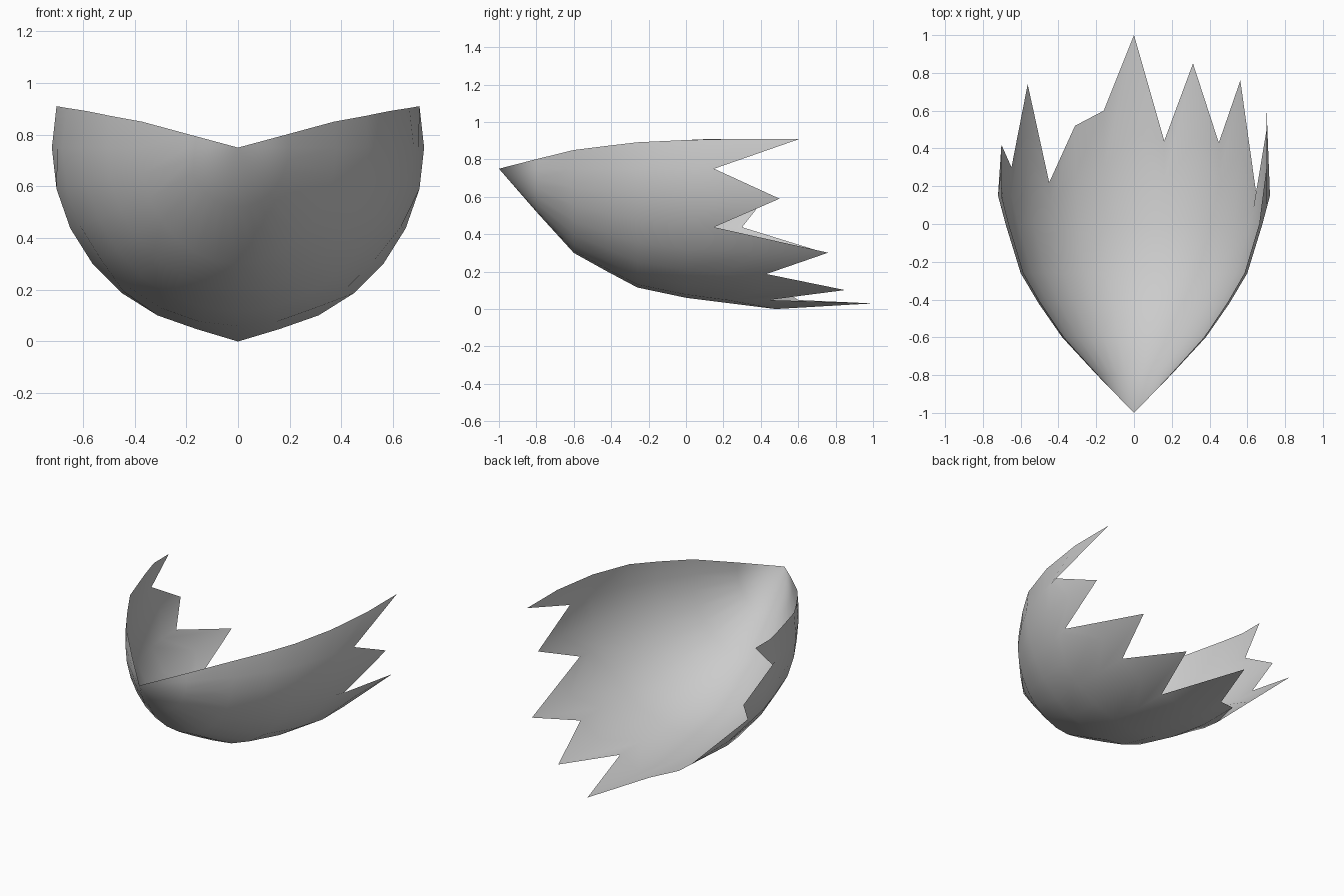
import bpy, bmesh
from math import sin, cos, pi

if "Cube" in bpy.data.objects:
    bpy.data.objects.remove(bpy.data.objects["Cube"])

# Egg profile along y: (y, half width, half height) around the axis at z = 0.75
PROFILE = [(-1, 0, 0), (-.8, .195, .23), (-.6, .38, .45), (-.42, .505, .55),
           (-.26, .60, .635), (0, .68, .69), (.15, .72, .72), (2, .72, .72)]
# Where each of the 17 columns breaks off, from left rim over the bottom to right rim
BREAK = [.30, .15, .42, .30, .74, .22, .52, .60, 1.0,
         .44, .85, .43, .76, .15, .50, .15, .61]
STEP = 2 * pi / 28


def radii(y):
    for (y0, a0, b0), (y1, a1, b1) in zip(PROFILE, PROFILE[1:]):
        if y <= y1:
            t = (y - y0) / (y1 - y0)
            return a0 + (a1 - a0) * t, b0 + (b1 - b0) * t


def point(k, y):
    a, b = radii(y)
    return (a * sin(k * STEP), y, .75 - b * cos(k * STEP))


bm = bmesh.new()
tip = bm.verts.new((0, -1, .75))
columns = []
for i, end in enumerate(BREAK):
    k = i - 8
    ys = [p[0] for p in PROFILE[1:6]] + [end * .5, end]
    columns.append([bm.verts.new(point(k, y)) for y in ys])
# Lowest point under the longest shard
columns[8][-2].co = (0, .48, 0)

# Shell faces: fan at the tip, quads to the jagged break
for c, d in zip(columns, columns[1:]):
    bm.faces.new((tip, c[0], d[0]))
    for j in range(len(c) - 1):
        bm.faces.new((c[j], c[j + 1], d[j + 1], d[j]))
bmesh.ops.recalc_face_normals(bm, faces=bm.faces)
bm.normal_update()
# Make the outside of the shell face outward (downward at the bottom)
if sum(f.normal.z * f.calc_area() for f in bm.faces) > 0:
    bmesh.ops.reverse_faces(bm, faces=bm.faces)
for f in bm.faces:
    f.smooth = True

mesh = bpy.data.meshes.new("broken_eggshell")
bm.to_mesh(mesh)
bm.free()
shell = bpy.data.objects.new("broken_eggshell", mesh)
bpy.context.collection.objects.link(shell)
